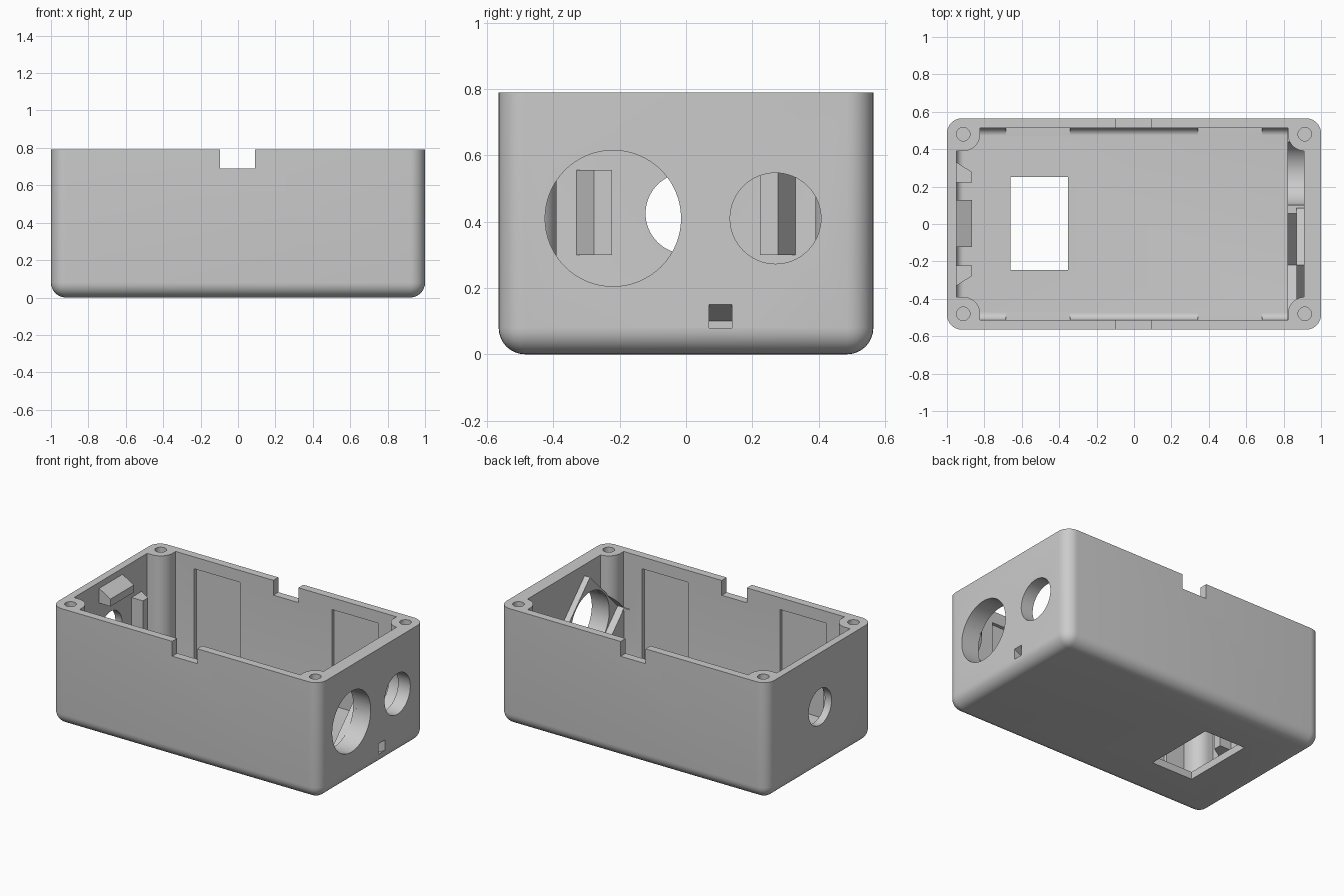
import bpy, bmesh, math
from mathutils import Vector

old = bpy.data.objects.get("Cube")
if old:
    bpy.data.objects.remove(old, do_unlink=True)

grey = bpy.data.materials.new("light grey plastic")
grey.use_nodes = True
colour = (0.6, 0.6, 0.6, 1)
grey.diffuse_color = colour
grey.node_tree.nodes["Principled BSDF"].inputs["Base Color"].default_value = colour


def make(name, bm):
    bmesh.ops.recalc_face_normals(bm, faces=bm.faces)
    mesh = bpy.data.meshes.new(name)
    bm.to_mesh(mesh)
    bm.free()
    mesh.materials.append(grey)
    ob = bpy.data.objects.new(name, mesh)
    bpy.context.collection.objects.link(ob)
    return ob


def box(name, x, y, z, radius=0, pick=None):
    """Box from ranges; edges accepted by pick are rounded."""
    bm = bmesh.new()
    bmesh.ops.create_cube(bm, size=1)
    for v in bm.verts:
        v.co = Vector([r[0] if c < 0 else r[1] for c, r in zip(v.co, (x, y, z))])
    if radius:
        bmesh.ops.bevel(bm, geom=[e for e in bm.edges if pick(e)], offset=radius,
                        segments=8, profile=0.5, affect='EDGES')
    return make(name, bm)


def prism(name, points, axis, lo, hi):
    """Extrude a flat outline along an axis; points fill the other axes in order."""
    bm = bmesh.new()

    def vert(p, h):
        co = list(p)
        co.insert(axis, h)
        return bm.verts.new(co)
    face = bm.faces.new([vert(p, lo) for p in points])
    ext = bmesh.ops.extrude_face_region(bm, geom=[face])
    shift = Vector((0, 0, 0))
    shift[axis] = hi - lo
    bmesh.ops.translate(bm, vec=shift,
                        verts=[g for g in ext["geom"] if isinstance(g, bmesh.types.BMVert)])
    return make(name, bm)


def rod(name, centre, radius, axis, lo, hi, sides=64):
    turn = 2 * math.pi / sides
    points = [(centre[0] + radius * math.cos(i * turn),
               centre[1] + radius * math.sin(i * turn)) for i in range(sides)]
    return prism(name, points, axis, lo, hi)


def cut(target, cutter):
    mod = target.modifiers.new("cut", 'BOOLEAN')
    mod.operation = 'DIFFERENCE'
    mod.solver = 'EXACT'
    mod.object = cutter
    bpy.context.view_layer.objects.active = target
    bpy.ops.object.modifier_apply(modifier=mod.name)
    bpy.data.objects.remove(cutter, do_unlink=True)


def low_edge(e):
    return all(v.co.z < 0.1 for v in e.verts)


def outer_edge(e):
    a, b = e.verts
    return low_edge(e) or abs(a.co.z - b.co.z) > 0.1


W, D, H = 1.0, 0.565, 0.79
BIG, SMALL = (-0.22, 0.41), (0.27, 0.41)

# Rounded outer case
body = box("case_body", (-W, W), (-D, D), (0, H), 0.08, outer_edge)

# Cavity volume, with corner posts and connector cradle left solid
void = box("cavity", (-0.95, 0.91), (-0.512, 0.512), (0.05, 0.95), 0.04, low_edge)
for sx in (-1, 1):
    for sy in (-1, 1):
        px, py = 0.913 * sx, 0.48 * sy
        cut(void, rod("post", (px, py), 0.09, 2, 0, 1, 48))
        cut(void, box("post_side", sorted((px - 0.09 * sx, 1.1 * sx)),
                      sorted((py, 0.7 * sy)), (0, 1)))
        cut(void, box("post_end", sorted((px, 1.1 * sx)),
                      sorted((py - 0.09 * sy, 0.7 * sy)), (0, 1)))
cut(void, box("cradle", (0.82, 1.1), (-0.7, 0.7), (0, 0.39)))
cut(body, void)

# Screw holes
for sx in (-1, 1):
    for sy in (-1, 1):
        cut(body, rod("screw_hole", (0.913 * sx, 0.48 * sy), 0.036, 2, 0.54, 0.9, 32))

# Shallow recessed panels inside the long walls
for sx in (-1, 1):
    for sy in (-1, 1):
        cut(body, box("panel", sorted((0.343 * sx, 0.685 * sx)),
                      sorted((0.45 * sy, 0.535 * sy)), (0.0505, 0.71)))

# Rim notches and floor window
cut(body, box("notch", (-0.095, 0.092), (-1, 1), (0.69, 1)))
cut(body, box("floor_window", (-0.66, -0.352), (-0.246, 0.25), (-0.1, 0.2)))


def diamond(name, r, lo, hi):
    y, z = BIG
    return prism(name, [(y - r, z), (y, z - r), (y + r, z), (y, z + r)], 0, lo, hi)


# Connector openings with their cradle seats
cut(body, diamond("square_seat", 0.295, 0.78, 0.87))
cut(body, rod("round_seat", SMALL, 0.17, 0, 0.78, 0.909))
cut(body, rod("large_opening", BIG, 0.205, 0, 0.75, 1.1))
cut(body, rod("small_opening", SMALL, 0.137, 0, 0.75, 1.1))
cut(body, rod("end_opening", (0, 0.425), 0.122, 0, -1.1, -0.9))

# Small slanted blind slot
cut(body, prism("slot", [(1.05, 0.175), (0.9, 0.1), (0.9, 0.03), (1.05, 0.105)],
                1, 0.07, 0.138))

# Diamond flange around the large opening
flange = diamond("diamond_flange", 0.305, 0.87, 0.93)
cut(flange, rod("flange_opening", BIG, 0.2055, 0, 0.8, 1))

# Guides and retaining clip inside the opposite end
for side, s in (("left", 1), ("right", -1)):
    prism(side + "_guide", [(-0.96, 0.337 * s), (-0.865, 0.277 * s),
                            (-0.865, 0.223 * s), (-0.96, 0.223 * s)], 2, 0.3, 0.556)
prism("retaining_clip", [(-0.96, 0.755), (-0.865, 0.7), (-0.865, 0.65), (-0.96, 0.65)],
      1, -0.122, 0.127)

# Smooth the curves and keep the edges sharp
bpy.ops.object.select_all(action='DESELECT')
for ob in (body, flange):
    ob.select_set(True)
bpy.context.view_layer.objects.active = body
bpy.ops.object.shade_smooth_by_angle(angle=math.radians(30))
